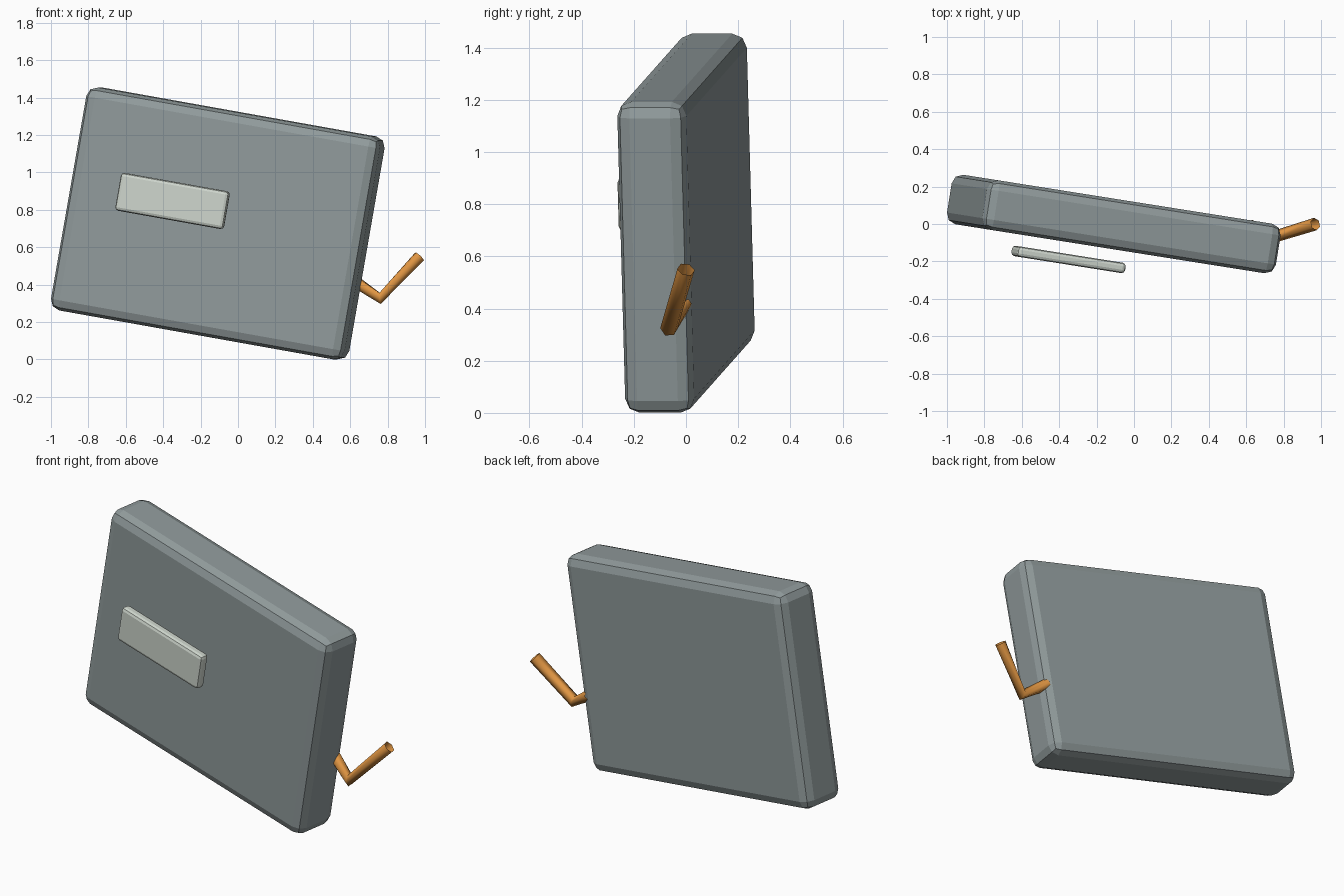
import bpy
import math
from mathutils import Matrix, Vector

old = bpy.data.objects.get("Cube")
if old:
    bpy.data.objects.remove(old, do_unlink=True)


def material(name, rgb):
    mat = bpy.data.materials.new(name)
    mat.use_nodes = True
    color = (*rgb, 1.0)
    mat.diffuse_color = color
    mat.node_tree.nodes["Principled BSDF"].inputs["Base Color"].default_value = color
    return mat


GREY = material("slate grey", (0.28, 0.325, 0.33))
PALE = material("pale grey", (0.61, 0.66, 0.60))
ORANGE = material("orange", (0.74, 0.30, 0.055))

# The body leans sideways and turns slightly
TILT = Matrix.Rotation(math.radians(-9), 4, "Z") @ Matrix.Rotation(math.radians(10), 4, "Y")
FRAME = Matrix.Translation((-0.108, 0, 0.727)) @ TILT


def rounded_box(name, offset, size, bevel, mat):
    bpy.ops.mesh.primitive_cube_add(size=1)
    obj = bpy.context.object
    obj.name = name
    obj.data.transform(Matrix.Diagonal((*size, 1)))
    obj.matrix_world = FRAME @ Matrix.Translation(offset)
    obj.data.materials.append(mat)
    mod = obj.modifiers.new("rounded edges", "BEVEL")
    mod.width = bevel
    mod.segments = 2
    return obj


# Main slab and the plate floating in front of it
rounded_box("body", (0, 0, 0), (1.614, 0.268, 1.21), 0.055, GREY)
rounded_box("front_plate", (-0.227, -0.225, 0.082), (0.595, 0.056, 0.205), 0.018, PALE)

# Bent handle, an open six-sided tube
curve = bpy.data.curves.new("handle", "CURVE")
curve.dimensions = "3D"
curve.bevel_depth = 0.034
curve.bevel_resolution = 1
curve.use_fill_caps = False
path = [Vector((0.62, -0.01, 0.42)), Vector((0.76, -0.065, 0.327)), Vector((0.97, 0, 0.55))]
spline = curve.splines.new("POLY")
spline.points.add(len(path) - 1)
for point, co in zip(spline.points, path):
    point.co = (*co, 1)
spline.use_smooth = True
curve.materials.append(ORANGE)
handle = bpy.data.objects.new("handle", curve)
bpy.context.collection.objects.link(handle)
bpy.ops.object.select_all(action="DESELECT")
handle.select_set(True)
bpy.context.view_layer.objects.active = handle
bpy.ops.object.convert(target="MESH")
